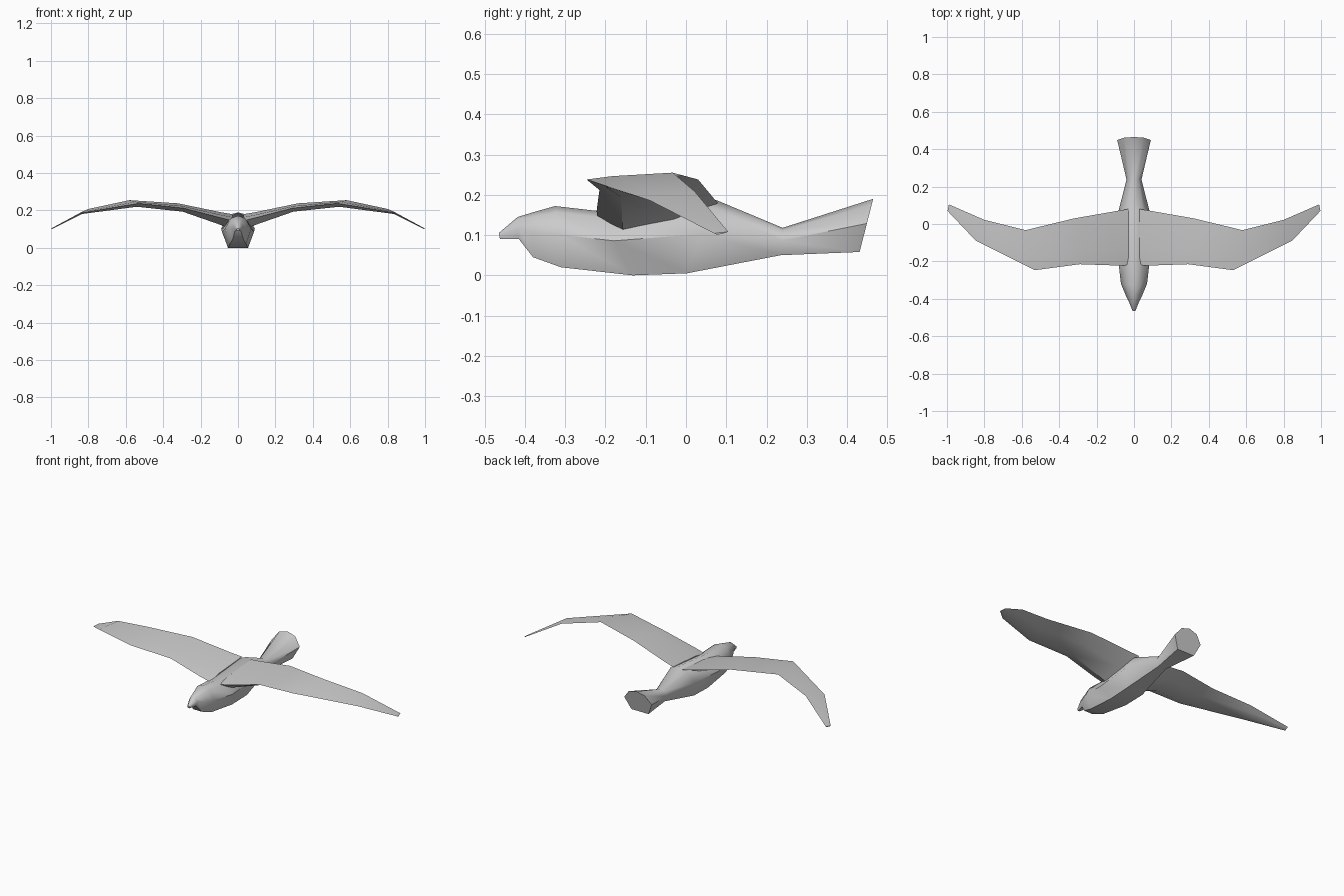
import bpy, bmesh, math
from mathutils import Vector

if "Cube" in bpy.data.objects:
    bpy.data.objects.remove(bpy.data.objects["Cube"])

grey = bpy.data.materials.new("light grey")
grey.diffuse_color = (0.6, 0.6, 0.6, 1)
grey.use_nodes = True
grey.node_tree.nodes["Principled BSDF"].inputs["Base Color"].default_value = grey.diffuse_color


def loft(name, rings, angle):
    """Skin closed rings of equal length and cap both ends."""
    bm = bmesh.new()
    loops = [[bm.verts.new(p) for p in ring] for ring in rings]
    n = len(loops[0])
    for a, b in zip(loops, loops[1:]):
        for i in range(n):
            j = (i + 1) % n
            bm.faces.new((a[i], a[j], b[j], b[i]))
    bm.faces.new(loops[0])
    bm.faces.new(loops[-1])
    bmesh.ops.recalc_face_normals(bm, faces=bm.faces)
    mesh = bpy.data.meshes.new(name)
    bm.to_mesh(mesh)
    bm.free()
    obj = bpy.data.objects.new(name, mesh)
    bpy.context.collection.objects.link(obj)
    mesh.materials.append(grey)
    bpy.ops.object.select_all(action='DESELECT')
    obj.select_set(True)
    bpy.context.view_layer.objects.active = obj
    bpy.ops.object.shade_smooth_by_angle(angle=math.radians(angle))
    return obj


# Body, beak to tail: y of the top, y of the bottom, half width, bottom z, top z
stations = [
    (-0.465, -0.462, 0.008, 0.090, 0.105),
    (-0.418, -0.415, 0.027, 0.090, 0.145),
    (-0.375, -0.380, 0.046, 0.045, 0.158),
    (-0.325, -0.310, 0.070, 0.020, 0.172),
    (-0.220, -0.130, 0.086, 0.000, 0.160),
    (0.075, 0.000, 0.090, 0.005, 0.187),
    (0.240, 0.235, 0.040, 0.050, 0.118),
    (0.465, 0.430, 0.090, 0.058, 0.190),
]
# Cross-section: fraction of the half width, fraction of the height
section = [(0, 1), (0.58, 0.9), (1, 0.55), (0.62, 0.03),
           (-0.62, 0.03), (-1, 0.55), (-0.58, 0.9)]
rings = []
for yt, yb, w, lo, hi in stations:
    rings.append([(u * w, yb + (yt - yb) * v, lo + (hi - lo) * (v - 0.03) / 0.97)
                  for u, v in section])
loft("body", rings, 50)

# Wing, root to tip: leading edge point, trailing edge point, thickness
spans = [
    ((0.03, -0.220, 0.145), (0.03, 0.080, 0.180), 0.055),
    ((0.09, -0.222, 0.160), (0.09, 0.070, 0.190), 0.045),
    ((0.29, -0.215, 0.212), (0.32, 0.030, 0.238), 0.024),
    ((0.53, -0.247, 0.238), (0.58, -0.033, 0.255), 0.022),
    ((0.845, -0.090, 0.186), (0.80, 0.022, 0.208), 0.010),
    ((0.997, 0.070, 0.104), (0.990, 0.105, 0.108), 0.004),
]
for side, label in ((1, "right_wing"), (-1, "left_wing")):
    rings = []
    for le, te, t in spans:
        le, te = Vector(le), Vector(te)
        ring = [le, le.lerp(te, 0.3) + Vector((0, 0, t * 0.15)), te,
                le.lerp(te, 0.65) - Vector((0, 0, t * 0.7)),
                le.lerp(te, 0.22) - Vector((0, 0, t))]
        rings.append([(side * p.x, p.y, p.z) for p in ring])
    loft(label, rings, 30)
